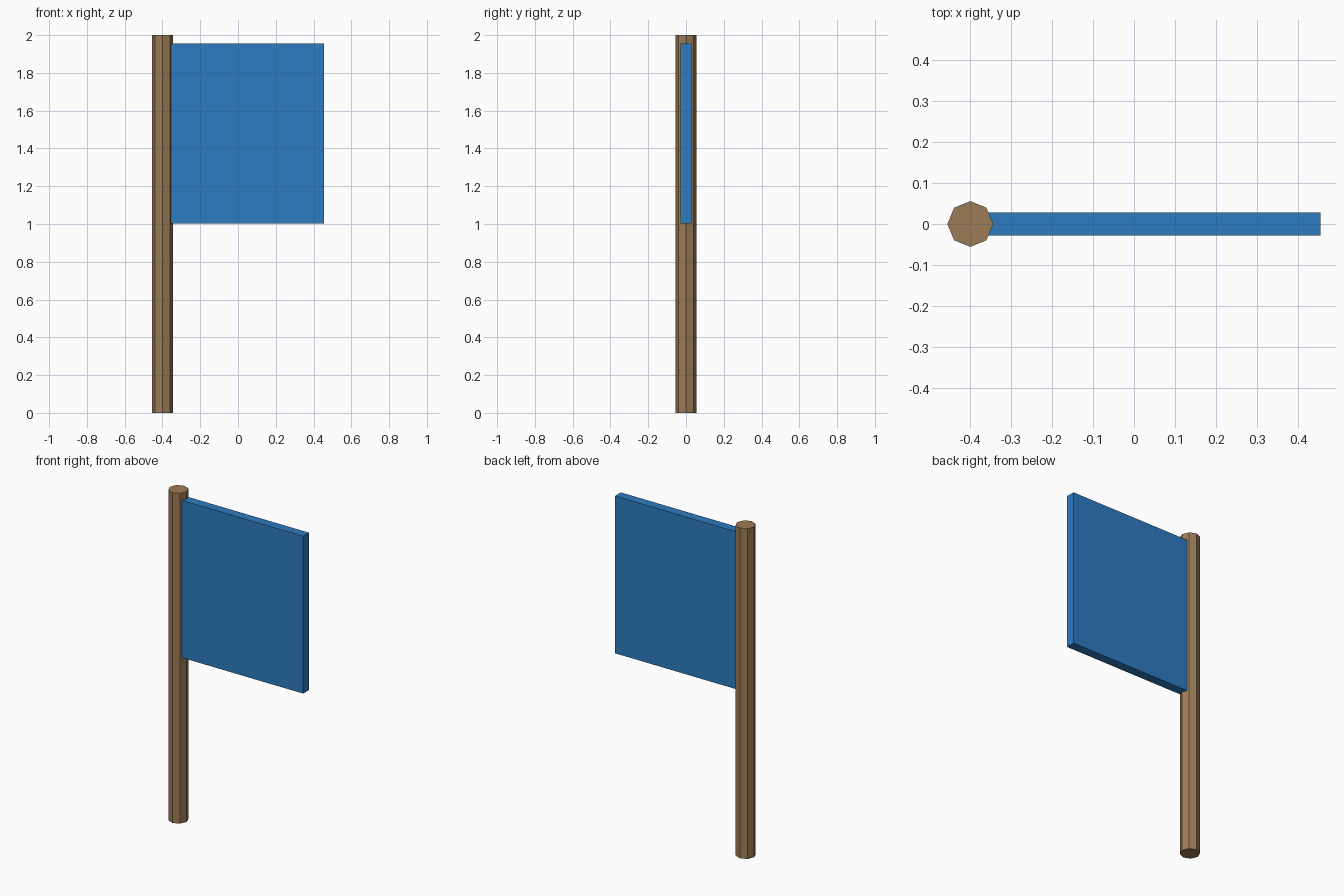
import bpy

if "Cube" in bpy.data.objects:
    bpy.data.objects.remove(bpy.data.objects["Cube"])


def paint(obj, name, color):
    mat = bpy.data.materials.new(name)
    mat.diffuse_color = (*color, 1)
    mat.use_nodes = True
    mat.node_tree.nodes["Principled BSDF"].inputs["Base Color"].default_value = mat.diffuse_color
    obj.data.materials.append(mat)


# Eight-sided wooden pole, corners on the axes
bpy.ops.mesh.primitive_cylinder_add(vertices=8, radius=0.056, depth=2,
                                    location=(-0.4, 0, 1))
pole = bpy.context.object
pole.name = "pole"
paint(pole, "wood", (0.33, 0.20, 0.09))

# Flat flag panel, its inner edge set slightly into the pole
x0, x1, z0, z1, thickness = -0.36, 0.456, 1.002, 1.955, 0.056
bpy.ops.mesh.primitive_cube_add(size=1, location=((x0 + x1) / 2, 0, (z0 + z1) / 2))
flag = bpy.context.object
flag.name = "flag"
flag.scale = (x1 - x0, thickness, z1 - z0)
bpy.ops.object.transform_apply(location=False, rotation=False, scale=True)
paint(flag, "blue", (0.027, 0.20, 0.54))
